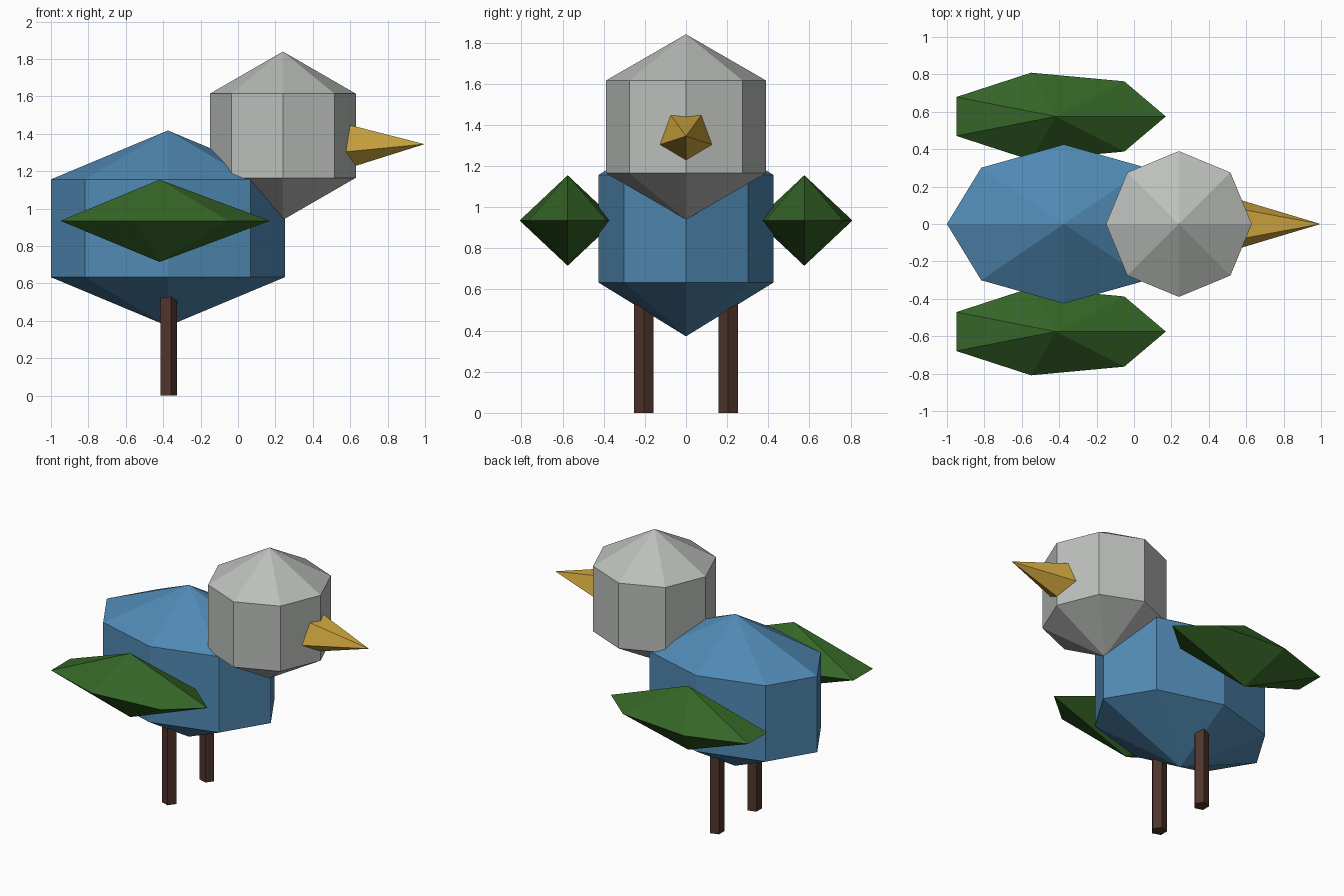
import bpy, bmesh, math

if "Cube" in bpy.data.objects:
    bpy.data.objects.remove(bpy.data.objects["Cube"])


def material(name, rgb):
    m = bpy.data.materials.new(name)
    m.diffuse_color = (*rgb, 1)
    m.use_nodes = True
    m.node_tree.nodes["Principled BSDF"].inputs["Base Color"].default_value = m.diffuse_color
    return m


BLUE = material("blue", (0.08, 0.25, 0.45))
GREY = material("light grey", (0.50, 0.52, 0.50))
GREEN = material("dark green", (0.035, 0.13, 0.02))
YELLOW = material("yellow", (0.65, 0.40, 0.05))
BROWN = material("dark brown", (0.08, 0.035, 0.025))


def lathe(name, mat, sides, profile, loc, scale=(1, 1, 1), rot=(0, 0, 0)):
    """Spin (radius, height) points, listed bottom to top; radius 0 is a pole."""
    bm = bmesh.new()
    rings = []
    for r, z in profile:
        n = sides if r else 1
        rings.append([bm.verts.new((r * math.cos(math.tau * i / sides),
                                    r * math.sin(math.tau * i / sides), z))
                      for i in range(n)])
    for a, b in zip(rings, rings[1:]):
        for i in range(sides):
            j = (i + 1) % sides
            quad = [a[i % len(a)], a[j % len(a)], b[j % len(b)], b[i % len(b)]]
            bm.faces.new(list(dict.fromkeys(quad)))
    for ring in (rings[0], rings[-1]):
        if len(ring) > 1:
            bm.faces.new(ring)
    bmesh.ops.recalc_face_normals(bm, faces=bm.faces[:])
    me = bpy.data.meshes.new(name)
    bm.to_mesh(me)
    bm.free()
    me.materials.append(mat)
    ob = bpy.data.objects.new(name, me)
    ob.location, ob.scale, ob.rotation_euler = loc, scale, rot
    bpy.context.collection.objects.link(ob)
    return ob


S60 = math.sin(math.radians(60))
BALL = [(0, -1), (S60, -0.5), (S60, 0.5), (0, 1)]
DIAMOND = [(0, -1), (1, 0), (0, 1)]

# Body and head: eight-sided low-poly balls
lathe("body", BLUE, 8, BALL, (-0.375, 0, 0.895), (0.722, 0.491, 0.523))
lathe("head", GREY, 8, BALL, (0.24, 0, 1.39), (0.45, 0.45, 0.45))

# Beak: five-sided cone pointing along +x, one edge underneath
lathe("beak", YELLOW, 5, [(0.15, 0), (0, 0.475)], (0.522, 0, 1.345),
      rot=(0, math.pi / 2, 0))

# Wings and legs on both sides
for label, s in (("left", 1), ("right", -1)):
    lathe(label + "_wing", GREEN, 7, DIAMOND, (-0.419, 0.575 * s, 0.935),
          (0.589, 0.24, 0.22))
    lathe(label + "_leg", BROWN, 5, [(0.05, 0), (0.05, 0.57)],
          (-0.375, 0.205 * s, 0))
